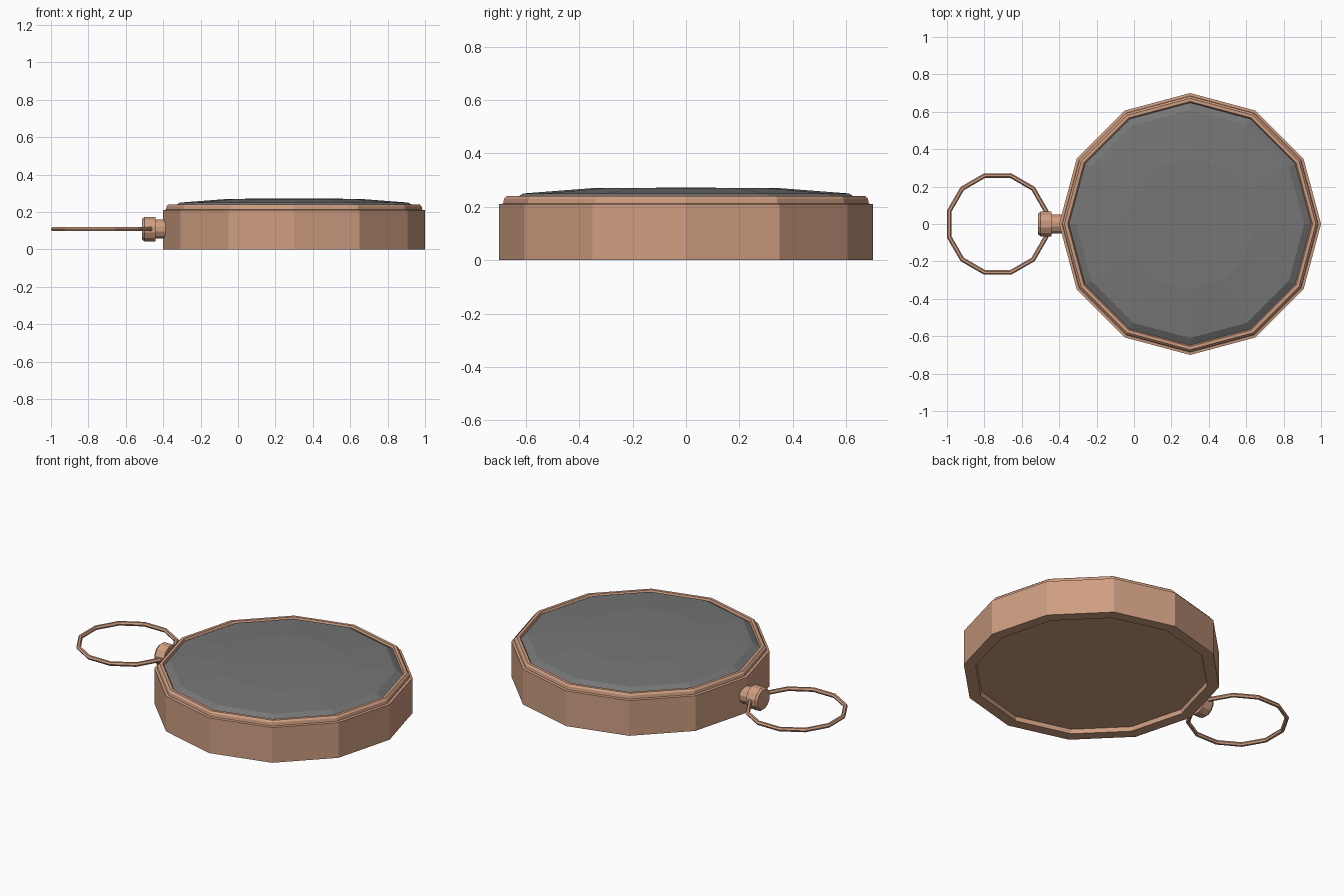
import bpy, bmesh, math
from mathutils import Matrix, Vector

if "Cube" in bpy.data.objects:
    bpy.data.objects.remove(bpy.data.objects["Cube"])


def material(name, rgb):
    m = bpy.data.materials.new(name)
    m.diffuse_color = (*rgb, 1)
    m.use_nodes = True
    m.node_tree.nodes["Principled BSDF"].inputs["Base Color"].default_value = m.diffuse_color
    return m


copper = material("copper", (0.62, 0.34, 0.22))
grey = material("grey_glass", (0.18, 0.18, 0.18))


def lathe(name, profile, sides, matrix, mat, phase=0.0, closed=False):
    """Spin (radius, height) points about local z; radius 0 becomes a pole."""
    bm = bmesh.new()
    rings = []
    for r, h in profile:
        if r == 0:
            rings.append([bm.verts.new((0, 0, h))] * sides)
        else:
            rings.append([bm.verts.new((r * math.cos(a), r * math.sin(a), h))
                          for a in (phase + math.tau * i / sides for i in range(sides))])
    pairs = list(zip(rings, rings[1:]))
    if closed:
        pairs.append((rings[-1], rings[0]))
    for lo, hi in pairs:
        for i in range(sides):
            j = (i + 1) % sides
            bm.faces.new(dict.fromkeys((lo[i], lo[j], hi[j], hi[i])))
    bmesh.ops.recalc_face_normals(bm, faces=bm.faces)
    mesh = bpy.data.meshes.new(name)
    bm.to_mesh(mesh)
    bm.free()
    mesh.materials.append(mat)
    obj = bpy.data.objects.new(name, mesh)
    obj.matrix_world = matrix
    bpy.context.collection.objects.link(obj)
    return obj


SIDES = 12
centre = Matrix.Translation((0.3, 0, 0))

# Case: recessed back, straight wall, stepped bezel with an inner groove
lathe("case", [(0, 0.025), (0.63, 0.025), (0.635, 0), (0.7, 0), (0.7, 0.21),
               (0.685, 0.212), (0.682, 0.23), (0.672, 0.24), (0.655, 0.24),
               (0.648, 0.222), (0, 0.222)], SIDES, centre, copper)

# Domed glass
lathe("glass", [(0, 0.2), (0.648, 0.2), (0.648, 0.228), (0.61, 0.25),
                (0.35, 0.27), (0, 0.272)], SIDES, centre, grey)

# Winding crown, axis pointing to -x
crown_axis = Matrix.Translation((-0.36, 0, 0.108)) @ Matrix.Rotation(-math.pi / 2, 4, 'Y')
lathe("crown", [(0, 0), (0.052, 0), (0.052, 0.08), (0.068, 0.082), (0.068, 0.14),
                (0.058, 0.152), (0, 0.152)], SIDES, crown_axis, copper, math.pi / 12)

# Flat-lying loop with a six-sided section
tube = [(0.268 + 0.0125 * math.cos(a), 0.0125 * math.sin(a))
        for a in (math.tau * i / 6 for i in range(6))]
lathe("loop_ring", tube, SIDES, Matrix.Translation((-0.729, 0, 0.108)), copper,
      math.pi / 12, closed=True)
